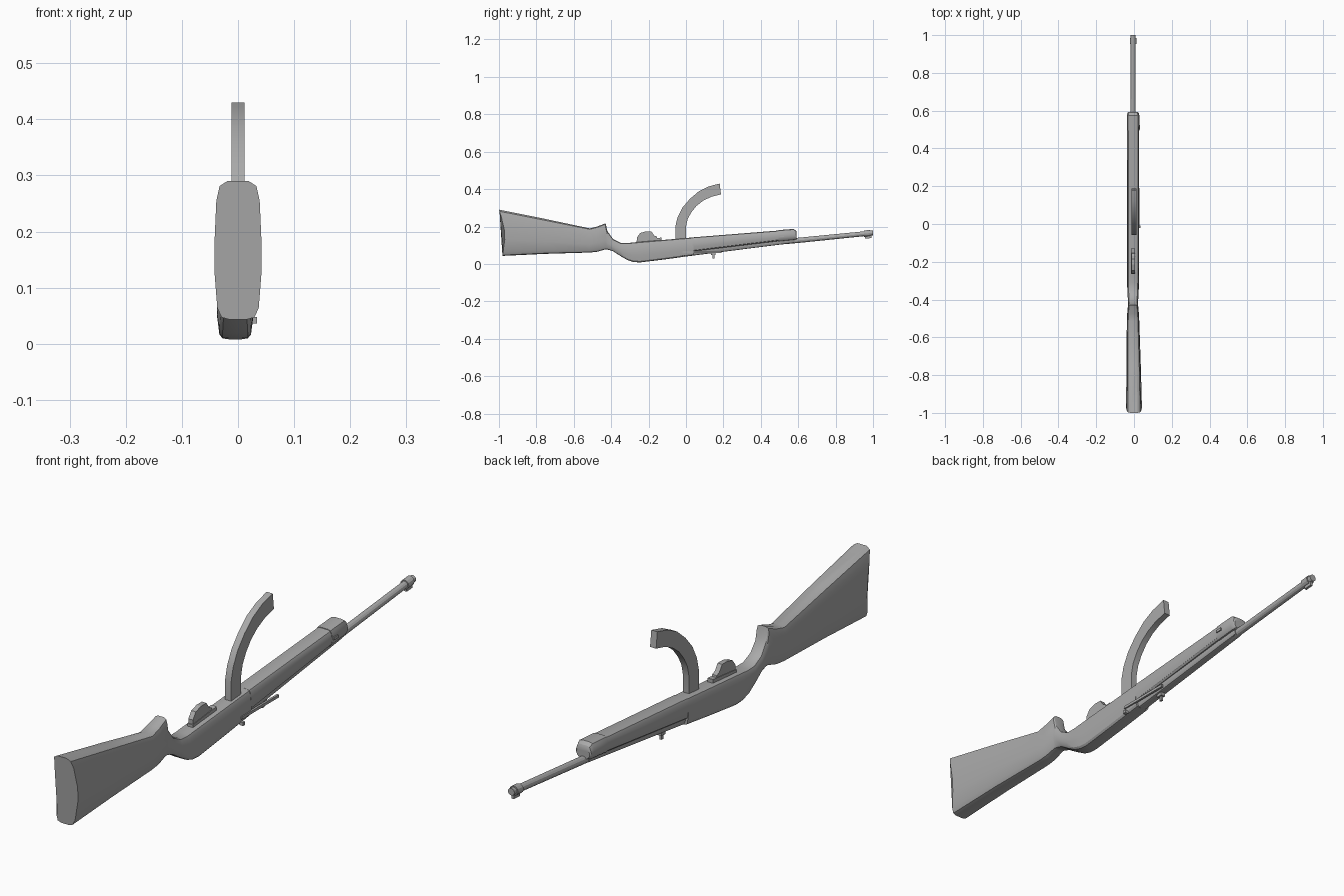
import bpy, bmesh, math
from mathutils import Vector

if "Cube" in bpy.data.objects:
    bpy.data.objects.remove(bpy.data.objects["Cube"])

grey = bpy.data.materials.new("plain_grey")
grey.use_nodes = True
COLOUR = (0.4, 0.4, 0.4, 1)
grey.diffuse_color = COLOUR
grey.node_tree.nodes["Principled BSDF"].inputs["Base Color"].default_value = COLOUR
CX = -0.005  # the long parts sit slightly off the centre line


def finish(name, bm, smooth=True):
    bmesh.ops.recalc_face_normals(bm, faces=bm.faces)
    mesh = bpy.data.meshes.new(name)
    bm.to_mesh(mesh)
    bm.free()
    ob = bpy.data.objects.new(name, mesh)
    mesh.materials.append(grey)
    bpy.context.collection.objects.link(ob)
    if smooth:
        bpy.ops.object.select_all(action='DESELECT')
        ob.select_set(True)
        bpy.context.view_layer.objects.active = ob
        bpy.ops.object.shade_smooth_by_angle(angle=math.radians(28))
    return ob


def loft(name, rings):
    """Skin a list of equal-length rings and cap both ends."""
    bm = bmesh.new()
    loops = [[bm.verts.new(p) for p in ring] for ring in rings]
    n = len(loops[0])
    for a, b in zip(loops, loops[1:]):
        for i in range(n):
            j = (i + 1) % n
            bm.faces.new((a[i], a[j], b[j], b[i]))
    bm.faces.new(loops[0])
    bm.faces.new(loops[-1])
    return finish(name, bm)


def section(y, lo, hi, w, c, cx=CX, dish=0.0):
    """Slab-sided ring with rounded corners; dish hollows an end plate."""
    h = hi - lo
    half = [(w * .45, hi), (w * .78, hi - c * .25), (w * .92, hi - c),
            (w, lo + h * .55), (w, lo + h * .35),
            (w * .88, lo + c * .6), (w * .7, lo + c * .12), (w * .35, lo)]
    pts = half + [(-x, z) for x, z in reversed(half)]
    return [(cx + x, y + dish * (math.sin(math.pi * (z - lo) / h) + .8 * (hi - z) / h), z)
            for x, z in pts]


def plate(name, outline, w, cx=CX, smooth=False):
    """Extrude a side outline (y, z) across x."""
    bm = bmesh.new()
    a = [bm.verts.new((cx - w, y, z)) for y, z in outline]
    b = [bm.verts.new((cx + w, y, z)) for y, z in outline]
    bm.faces.new(a)
    bm.faces.new(b)
    for i in range(len(a)):
        j = (i + 1) % len(a)
        bm.faces.new((a[i], a[j], b[j], b[i]))
    return finish(name, bm, smooth)


def tube(name, stations, sides=12):
    """Round bar through (y, z, radius) stations."""
    return loft(name, [[(CX + r * math.cos(t), y, z + r * math.sin(t))
                        for t in (math.tau * i / sides for i in range(sides))]
                       for y, z, r in stations])


def box(name, x0, x1, y0, y1, z0, z1):
    return plate(name, [(y0, z0), (y1, z0), (y1, z1), (y0, z1)],
                 (x1 - x0) / 2, (x0 + x1) / 2)


# Shoulder stock, wrist and belly
loft("stock", [
    section(-1.0, .043, .29, .042, .035, 0, .022),
    section(-.75, .054, .24, .038, .03, -.002),
    section(-.515, .061, .19, .033, .02),
    section(-.475, .065, .2, .031, .02),
    section(-.43, .078, .217, .027, .02),
    section(-.42, .077, .175, .026, .02),
    section(-.39, .068, .133, .028, .016),
    section(-.35, .042, .113, .03, .014),
    section(-.31, .019, .112, .032, .014),
    section(-.28, .010, .115, .032, .014),
    section(-.245, .008, .118, .032, .014),
    section(-.10, .026, .13, .032, .014),
    section(.04, .045, .142, .032, .014)])

# Long fore-end with a raised, rounded nose
loft("fore_end", [
    section(.035, .066, .142, .032, .01),
    section(.5, .122, .179, .032, .012)])
loft("nose_band", [
    section(.495, .12, .181, .033, .013),
    section(.575, .128, .187, .033, .013),
    section(.588, .13, .178, .03, .013),
    section(.592, .132, .17, .026, .012)])

# Barrel and the cover that runs under the fore-end
loft("under_cover", [
    section(-.02, .038, .1, .021, .014),
    section(.04, .045, .1, .021, .014),
    section(.58, .113, .15, .017, .012)])
tube("barrel", [(.3, .1, .014), (.6, .126, .014), (.95, .161, .013), (1.0, .166, .013)])
tube("muzzle_collar", [(.953, .162, .017), (.985, .165, .017)])
plate("front_sight", [(.958, .155), (.992, .157), (.992, .138), (.958, .136)], .005)

# Curved box arm on the upper side, swept as two matching arcs
outer = [(-.057, .12), (-.057, .2), (-.045, .25), (-.02, .3), (.02, .347),
         (.068, .388), (.12, .414), (.18, .43)]
inner = [(.0, .12), (.0, .2), (.009, .24), (.028, .275), (.056, .31),
         (.092, .338), (.135, .359), (.187, .372)]
W = .012
loft("curved_arm", [[(-W, *o), (W, *o), (W, *i), (-W, *i)] for o, i in zip(outer, inner)])

# Guard tab and its base strip
plate("guard_tab", [(-.262, .11), (-.262, .142), (-.245, .165), (-.215, .174),
                    (-.185, .174), (-.17, .152), (-.155, .145), (-.15, .12)], .009)
plate("guard_base", [(-.265, .11), (-.265, .126), (-.13, .141), (-.13, .12)], .011)

# Small fittings on the lower side
box("rear_sight_post", CX - .004, CX + .004, .141, .152, .03, .07)
box("rear_sight_bar", CX - .009, CX + .009, .135, .158, .047, .062)
box("side_knob", .02, .034, -.02, -.008, .036, .048)
box("side_rail", .022, .03, -.02, .19, .058, .068)
box("band_catch", .02, .032, .5, .525, .145, .155)
